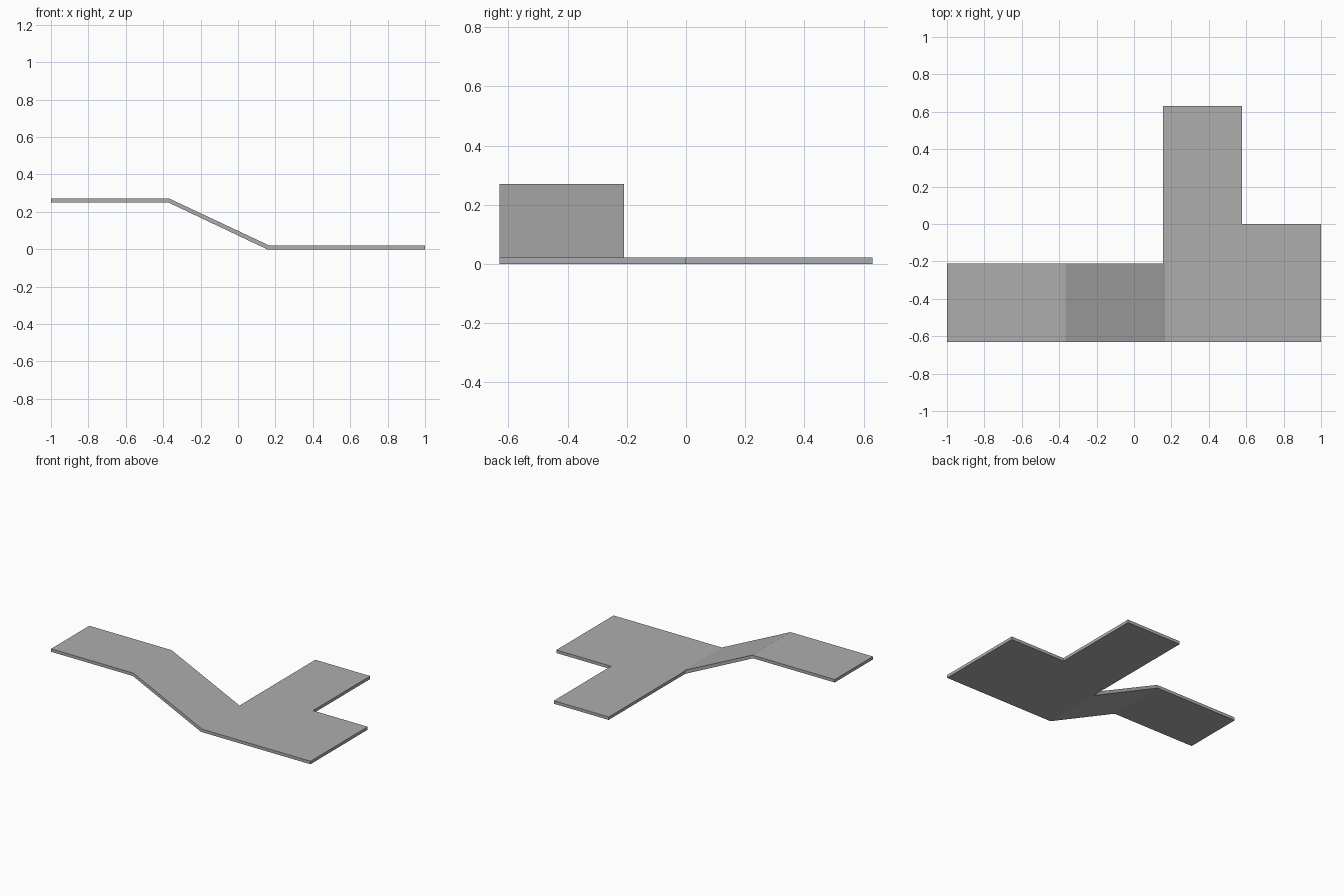
import bpy
import bmesh
from mathutils import Vector

cube = bpy.data.objects.get("Cube")
if cube:
    bpy.data.objects.remove(cube, do_unlink=True)

grey = bpy.data.materials.new("plain grey")
grey.use_nodes = True
colour = (0.42, 0.42, 0.42, 1)
grey.diffuse_color = colour
grey.node_tree.nodes["Principled BSDF"].inputs["Base Color"].default_value = colour


def prism(name, outline, offset):
    """Extrude a flat outline along the offset into a solid."""
    bm = bmesh.new()
    face = bm.faces.new([bm.verts.new(p) for p in outline])
    result = bmesh.ops.extrude_face_region(bm, geom=[face], use_keep_orig=True)
    verts = [g for g in result["geom"] if isinstance(g, bmesh.types.BMVert)]
    bmesh.ops.translate(bm, verts=verts, vec=Vector(offset))
    bmesh.ops.recalc_face_normals(bm, faces=bm.faces)
    mesh = bpy.data.meshes.new(name)
    bm.to_mesh(mesh)
    bm.free()
    mesh.materials.append(grey)
    obj = bpy.data.objects.new(name, mesh)
    bpy.context.collection.objects.link(obj)
    return obj


THICK = 0.021
TOP = 0.27
FRONT, BACK = -0.63, 0.63
RAMP_BACK = -0.21
RAMP_TOP = -0.37
DECK_EDGE = 0.155
ARM_EDGE = 0.578

# Raised landing and the ramp going down from it
landing = [(-1, TOP), (RAMP_TOP + 0.005, TOP), (RAMP_TOP, TOP - THICK), (-1, TOP - THICK)]
ramp = [(RAMP_TOP + 0.005, TOP), (DECK_EDGE + 0.01, THICK), (DECK_EDGE, THICK),
        (DECK_EDGE, 0), (RAMP_TOP, TOP - THICK)]
for name, profile in (("upper_landing", landing), ("ramp", ramp)):
    prism(name, [(x, FRONT, z) for x, z in profile], (0, RAMP_BACK - FRONT, 0))

# L-shaped lower deck with an arm reaching backwards
deck = [(DECK_EDGE, FRONT), (1, FRONT), (1, 0), (ARM_EDGE, 0),
        (ARM_EDGE, BACK), (DECK_EDGE, BACK)]
prism("lower_deck", [(x, y, 0) for x, y in deck], (0, 0, THICK))
